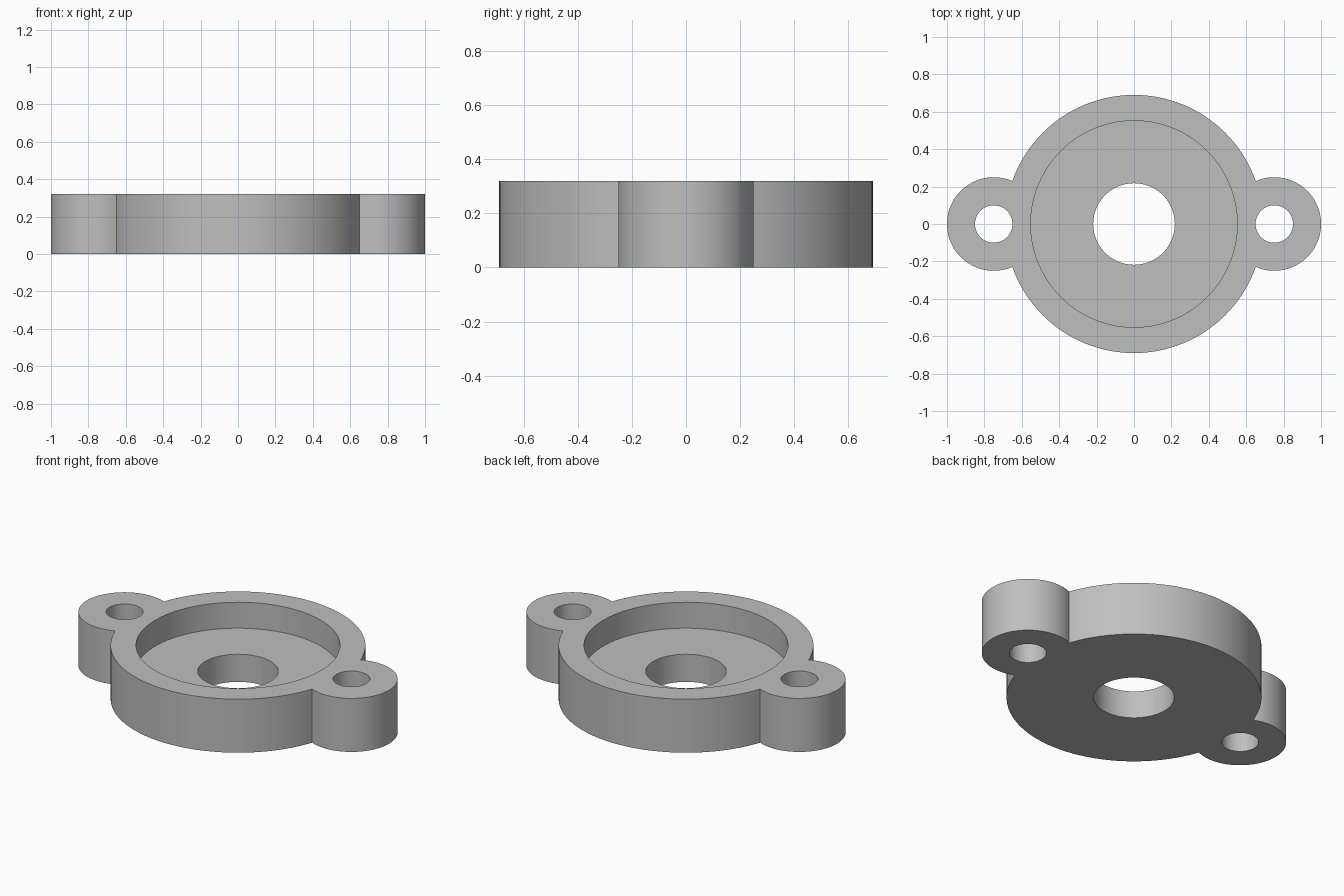
import bpy
import math

HEIGHT = 0.32
FLOOR = 0.165
LUG_X = 0.75

default = bpy.data.objects.get("Cube")
if default:
    bpy.data.objects.remove(default, do_unlink=True)

grey = bpy.data.materials.new("plain grey")
grey.use_nodes = True
colour = (0.52, 0.52, 0.52, 1)
grey.diffuse_color = colour
grey.node_tree.nodes["Principled BSDF"].inputs["Base Color"].default_value = colour


def cylinder(name, radius, x, bottom, top, sides=128):
    bpy.ops.mesh.primitive_cylinder_add(
        vertices=sides, radius=radius, depth=top - bottom,
        location=(x, 0, (top + bottom) / 2))
    obj = bpy.context.object
    obj.name = name
    obj.data.materials.append(grey)
    return obj


def combine(target, tool, operation):
    mod = target.modifiers.new(tool.name, "BOOLEAN")
    mod.operation = operation
    mod.solver = "EXACT"
    mod.object = tool
    bpy.context.view_layer.objects.active = target
    bpy.ops.object.modifier_apply(modifier=mod.name)
    bpy.data.objects.remove(tool, do_unlink=True)


# Round body with a mounting lug on each side
flange = cylinder("flange_body", 0.69, 0, 0, HEIGHT)
for side in (-1, 1):
    combine(flange, cylinder("lug", 0.25, side * LUG_X, 0, HEIGHT), "UNION")

# Shallow recess, central bore and bolt holes
combine(flange, cylinder("recess", 0.552, 0, FLOOR, HEIGHT + 0.1), "DIFFERENCE")
combine(flange, cylinder("bore", 0.218, 0, -0.1, HEIGHT), "DIFFERENCE")
for side in (-1, 1):
    combine(flange, cylinder("bolt_hole", 0.1, side * LUG_X, -0.1, HEIGHT + 0.1, 64),
            "DIFFERENCE")

# Smooth walls with crisp rims
bpy.ops.object.select_all(action="DESELECT")
flange.select_set(True)
bpy.context.view_layer.objects.active = flange
bpy.ops.object.shade_smooth_by_angle(angle=math.radians(30))
